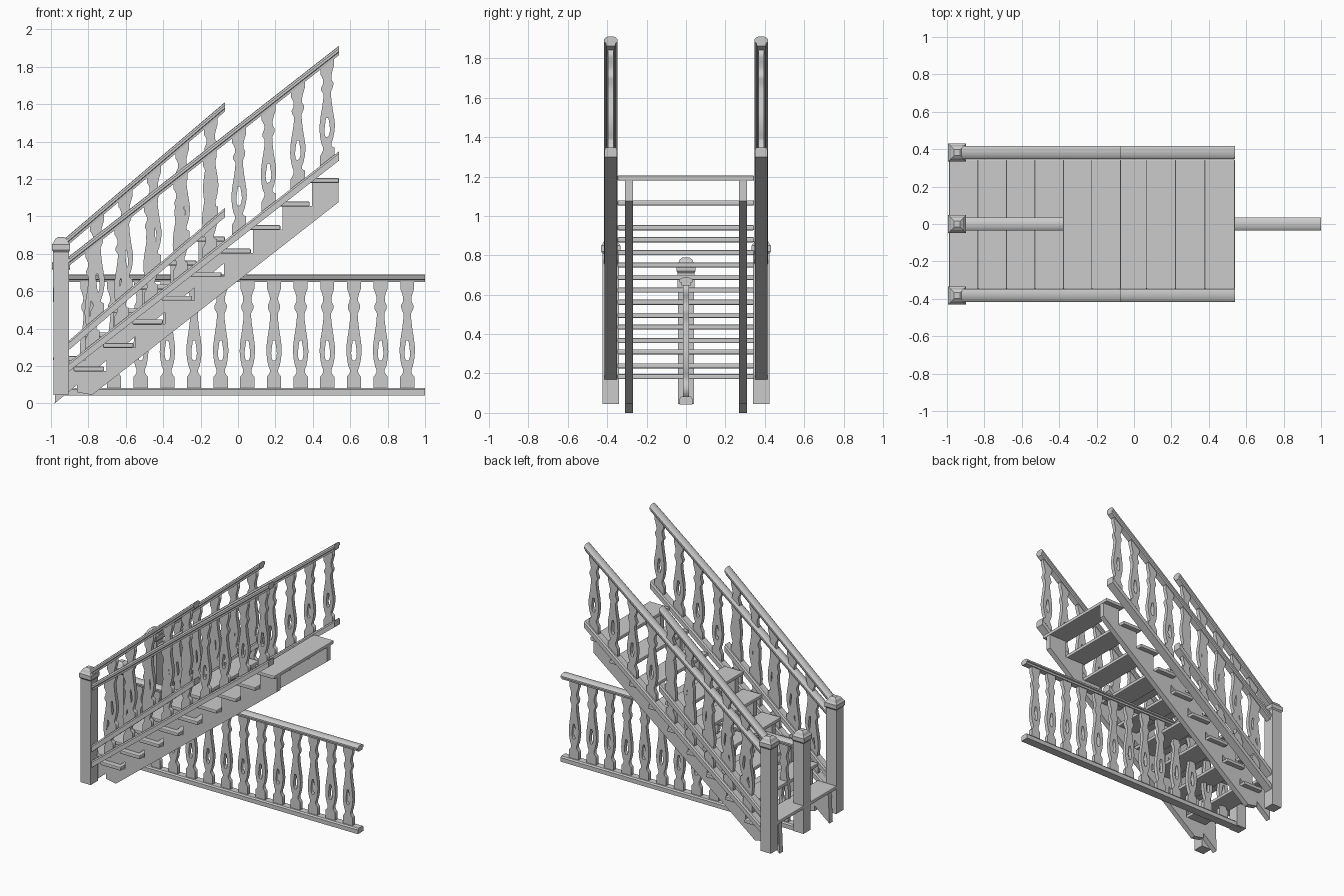
import bpy, bmesh
from math import pi

if "Cube" in bpy.data.objects:
    bpy.data.objects.remove(bpy.data.objects["Cube"])


def mesh_object(name, verts, faces, smooth=False):
    me = bpy.data.meshes.new(name)
    me.from_pydata(verts, [], faces)
    bm = bmesh.new()
    bm.from_mesh(me)
    bmesh.ops.recalc_face_normals(bm, faces=bm.faces)
    bm.to_mesh(me)
    bm.free()
    ob = bpy.data.objects.new(name, me)
    bpy.context.collection.objects.link(ob)
    if smooth:
        bpy.ops.object.select_all(action='DESELECT')
        ob.select_set(True)
        bpy.context.view_layer.objects.active = ob
        bpy.ops.object.shade_smooth_by_angle(angle=0.6)
    return ob


def loft(name, rings, smooth=False):
    """Join equal rings of points into a capped solid."""
    n = len(rings[0])
    verts = [p for r in rings for p in r]
    faces = [(k*n + i, k*n + (i+1) % n, (k+1)*n + (i+1) % n, (k+1)*n + i)
             for k in range(len(rings)-1) for i in range(n)]
    faces += [tuple(range(n)), tuple(range(len(verts)-n, len(verts)))]
    return mesh_object(name, verts, faces, smooth)


# rail cross-sections: (sideways, height below the top edge)
HANDRAIL = [(-.022, -.05), (.022, -.05), (.024, -.034), (.034, -.03), (.034, -.015),
            (.022, -.003), (0, 0), (-.022, -.003), (-.034, -.015), (-.034, -.03), (-.024, -.034)]
BASERAIL = [(-.032, -.05), (.032, -.05), (.032, -.012), (.024, 0), (-.024, 0), (-.032, -.012)]


def rail(name, section, y, x0, z0, x1, z1, squash=1.0):
    loft(name, [[(x, y+u, z+v*squash) for u, v in section]
                for x, z in ((x0, z0), (x1, z1))], True)


# half outline of a sawn baluster (half width, fraction of height) and its drop-shaped hole
OUTLINE = [(.038, 0), (.038, .11), (.03, .125), (.022, .15), (.022, .175), (.03, .21), (.037, .27),
           (.041, .34), (.040, .40), (.035, .47), (.027, .56), (.021, .65), (.020, .70), (.032, .745),
           (.033, .775), (.023, .81), (.022, .85), (.029, .895), (.037, .93), (.037, 1)]
HOLE = [(.007, .26), (.013, .29), (.015, .33), (.012, .38), (.006, .45)]


def balusters(name, y, xs, base, height, slope):
    """Row of flat balusters; their ends lean with the rails."""
    cu = bpy.data.curves.new(name, 'CURVE')
    cu.dimensions = '2D'
    cu.fill_mode = 'BOTH'
    cu.extrude = .014
    for x in xs:
        for half in (OUTLINE, HOLE):
            loop = half + [(-w, t) for w, t in reversed(half)]
            sp = cu.splines.new('POLY')
            sp.points.add(len(loop) - 1)
            sp.use_cyclic_u = True
            for p, (w, t) in zip(sp.points, loop):
                lean = abs(2*t - 1) * slope * w
                p.co = (x + w, base(x) + t*height + lean, 0, 1)
    ob = bpy.data.objects.new(name, cu)
    ob.rotation_euler = (pi/2, 0, 0)
    ob.location.y = y
    bpy.context.collection.objects.link(ob)
    bpy.ops.object.select_all(action='DESELECT')
    ob.select_set(True)
    bpy.context.view_layer.objects.active = ob
    bpy.ops.object.convert(target='MESH')


def post(name, y, top):
    levels = [(.045, .041), (top-.10, .042), (top-.08, .042), (top-.07, .049), (top-.04, .049),
              (top-.03, .040), (top-.012, .032), (top, .016)]
    loft(name, [[(-.946-h, y-h, z), (-.946+h, y-h, z), (-.946+h, y+h, z), (-.946-h, y+h, z)]
                for z, h in levels])


def box(name, x0, x1, y0, y1, z0, z1):
    ob = loft(name, [[(x0, y0, z), (x1, y0, z), (x1, y1, z), (x0, y1, z)] for z in (z0, z1)])
    m = ob.modifiers.new("soft_edge", 'BEVEL')
    m.width = .006
    m.segments = 2


def flight(name, n, x0, run, z0, rise, low):
    """Treads on two saw-tooth stringers; low = lower outline left to right."""
    x1 = x0 + n*run
    top = []
    for i in range(n):
        z = z0 + i*rise
        box(name + "_tread", x0 + i*run - .006, x0 + (i+1)*run, -.348, .346, z-.014, z+.012)
        top += [(x0 + i*run + .012, z-.012), (x0 + (i+1)*run + (.012 if i < n-1 else -.003), z-.012)]
    prof = low + top[::-1]
    for y in (-.29, .29):
        loft(name + "_stringer", [[(x, yy, z) for x, z in prof] for yy in (y-.02, y+.02)])


# two overlapping flights: a long one and a short steeper one
flight("long", 9, -.873, .157, .185, .126, [(-.86, .06), (-.78, .045), (.537, 1.075)])
flight("short", 6, -.982, .152, .24, .128, [(-.98, 0), (-.073, .75)])

# sloping railings on both sides
for y in (-.382, .382):
    rail("long_handrail", HANDRAIL, y, -.93, .765, .54, 1.912)
    rail("long_base_rail", BASERAIL, y, -.93, .20, .54, 1.348)
    balusters("long_balusters", y, [.477 - .157*k for k in range(9)],
              lambda x: 1.335 + .78*(x-.54), .535, .78)
    rail("short_handrail", HANDRAIL, y, -.94, .87, -.07, 1.61)
    rail("short_base_rail", BASERAIL, y, -.94, .305, -.07, 1.045)
    balusters("short_balusters", y, [-.146 - .152*k for k in range(5)],
              lambda x: 1.032 + .85*(x+.07), .535, .85)
    post("side_newel_post", y, .89)

# level railing down the middle
rail("level_handrail", HANDRAIL, 0, -.95, .688, 1.0, .688, .8)
rail("level_base_rail", BASERAIL, 0, -.95, .083, 1.0, .083, .8)
balusters("level_balusters", 0, [.905 - .1425*k for k in range(13)], lambda x: .08, .572, 0)
post("middle_newel_post", 0, .79)
